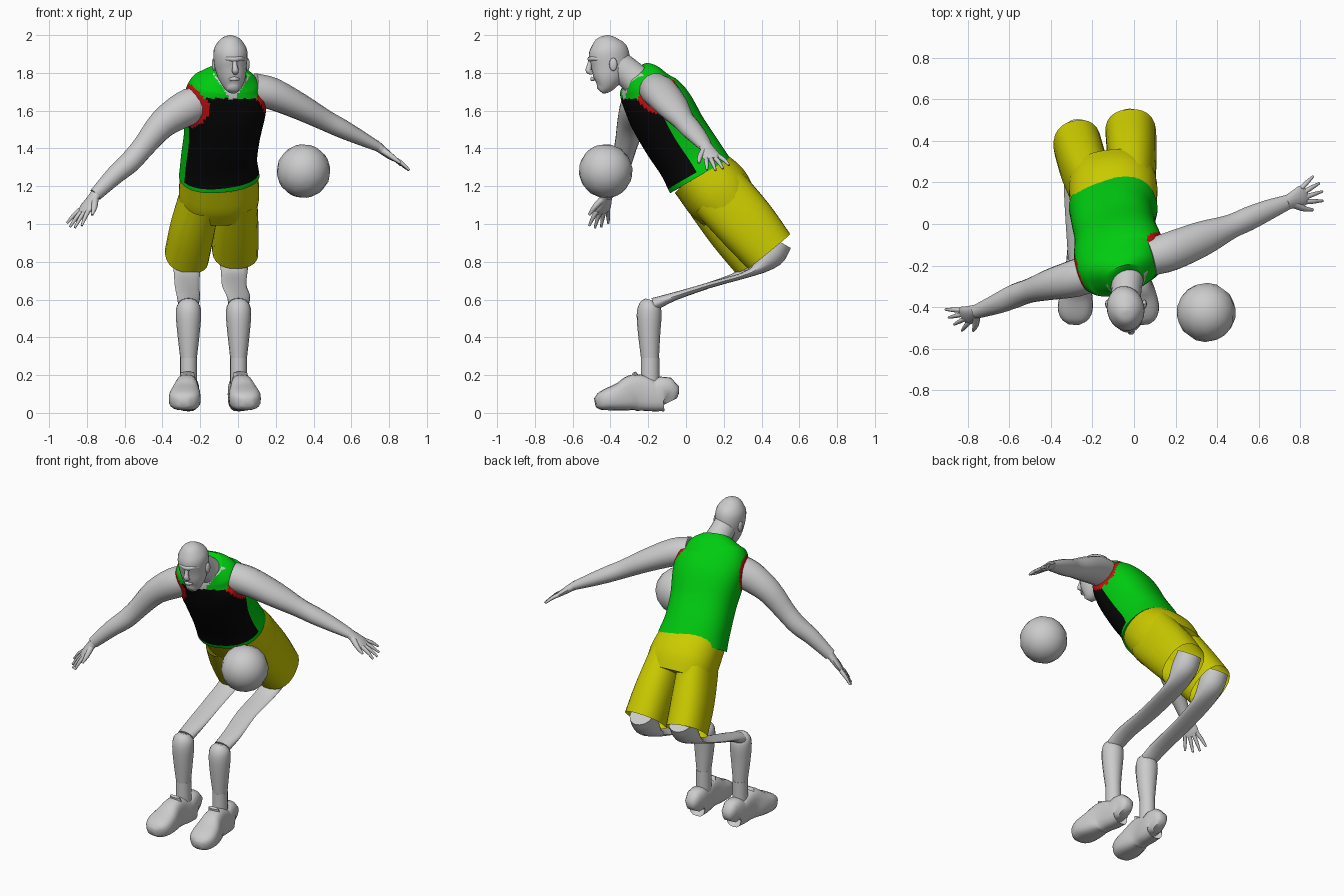
import bpy, math
from mathutils import Vector

if "Cube" in bpy.data.objects:
    bpy.data.objects.remove(bpy.data.objects["Cube"])


def material(name, r, g, b):
    m = bpy.data.materials.new(name)
    m.diffuse_color = (r, g, b, 1)
    m.use_nodes = True
    m.node_tree.nodes["Principled BSDF"].inputs["Base Color"].default_value = (r, g, b, 1)
    return m


grey = material("pale grey", .6, .6, .6)
green = material("green", 0, .6, .005)
black = material("black", .002, .002, .002)
red = material("red", .6, .005, .005)
yellow = material("yellow", .6, .6, 0)


def smooth(obj, angle=50):
    bpy.ops.object.select_all(action='DESELECT')
    obj.select_set(True)
    bpy.context.view_layer.objects.active = obj
    bpy.ops.object.shade_smooth_by_angle(angle=math.radians(angle))


def spline(p, q, r, s, t):
    return q + (r - p) * (t / 2) + (p * 2 - q * 5 + r * 4 - s) * (t * t / 2) \
        + (q * 3 - p - r * 3 + s) * (t ** 3 / 2)


def loft(name, rings, mats, wide=(1, 0, 0), n=16, sub=3, e=1.0, caps=(True, True), rule=None):
    """Skin a tube over rings given as x, y, z, half width, half depth."""
    k = [Vector(r) for r in rings]
    k = [k[0] * 2 - k[1]] + k + [k[-1] * 2 - k[-2]]
    path = [spline(*k[i:i + 4], j / sub) for i in range(len(k) - 3) for j in range(sub)] + [k[-2]]
    verts, faces, info = [], [], []
    for i, p in enumerate(path):
        a, b = path[max(i - 1, 0)], path[min(i + 1, len(path) - 1)]
        tan = (b.xyz - a.xyz).normalized()
        w = Vector(wide)
        w = (w - tan * w.dot(tan)).normalized()
        d = tan.cross(w)
        for j in range(n):
            c, s = (math.copysign(abs(f(2 * math.pi * j / n)) ** e, f(2 * math.pi * j / n))
                    for f in (math.cos, math.sin))
            verts.append(p.xyz + w * c * max(p[3], .002) + d * s * max(p[4], .002))
    for i in range(len(path) - 1):
        for j in range(n):
            m = (j + 1) % n
            faces.append((i * n + j, i * n + m, i * n + n + m, i * n + n + j))
            info.append((i / sub, math.sin(2 * math.pi * (j + .5) / n)))
    if caps[0]:
        faces.append(tuple(reversed(range(n))))
    if caps[1]:
        faces.append(tuple(range(len(verts) - n, len(verts))))
    me = bpy.data.meshes.new(name)
    me.from_pydata(verts, [], faces)
    for m in mats:
        me.materials.append(m)
    if rule:
        for f, (t, s) in zip(me.polygons, info):
            f.material_index = rule(f.center, t, s)
    obj = bpy.data.objects.new(name, me)
    bpy.context.collection.objects.link(obj)
    smooth(obj)
    return obj


def ball(name, loc, scale, seg=16, rot=(0, 0, 0)):
    bpy.ops.mesh.primitive_uv_sphere_add(segments=seg, ring_count=seg // 2, location=loc, rotation=rot)
    obj = bpy.context.object
    obj.name, obj.scale = name, scale
    obj.data.materials.append(grey)
    smooth(obj)


# Arms, from inside the shoulder to the wrist
arms = {
    "left": [(.08, -.16, 1.71, .09, .09), (.18, -.13, 1.69, .095, .085), (.33, -.07, 1.62, .085, .07),
             (.46, -.015, 1.55, .06, .056), (.55, .025, 1.505, .058, .05), (.64, .065, 1.46, .05, .04),
             (.74, .105, 1.41, .036, .026)],
    "right": [(-.19, -.23, 1.65, .09, .09), (-.28, -.26, 1.61, .09, .095), (-.40, -.29, 1.53, .075, .078),
              (-.50, -.32, 1.41, .058, .062), (-.57, -.345, 1.33, .058, .058), (-.65, -.38, 1.26, .05, .05),
              (-.755, -.42, 1.155, .034, .036)]}
spread = {"left": Vector((.35, -.9, -.2)), "right": Vector((.6, -.78, -.1))}
tips = {"left": Vector((.895, .175, 1.29)), "right": Vector((-.875, -.465, .985))}
for side, rings in arms.items():
    across, wrist = spread[side].normalized(), Vector(rings[-1][:3])
    loft(side + "_arm", rings, [grey], wide=across)
    # Hands: palm, four fingers and a thumb
    reach = tips[side] - wrist
    palm = [(*(wrist + reach * t), w, d) for t, w, d in
            ((-.08, .033, .027), (.2, .042, .022), (.42, .05, .018), (.56, .042, .012))]
    loft(side + "_palm", palm, [grey], wide=across, n=12)
    for i in range(4):
        off = i - 1.5
        base = wrist + reach * .48 + across * off * .023
        end = wrist + reach * (1.03 - .045 * off * off) + across * off * .043
        drop = Vector((0, 0, .006))
        pts = [base, base.lerp(end, .5) + drop, end]
        loft(f"{side}_finger_{i + 1}", [(*p, r, r) for p, r in zip(pts, (.013, .011, .006))], [grey], n=8)
    root = wrist + reach * .12 + across * .02
    mid = wrist + reach * .36 + across * .062
    end = wrist + reach * .58 + across * .085
    loft(side + "_thumb", [(*root, .02, .018), (*mid, .015, .014), (*end, .007, .007)], [grey], n=8)


# Jersey: black front panel, red armhole edges, open V neck
def jersey_colour(c, t, s):
    for rings in arms.values():
        a, b = Vector(rings[0][:3]), Vector(rings[1][:3])
        axis = (b - a).normalized()
        gap = c - a
        if gap.dot(axis) > 0 and (gap - axis * gap.dot(axis)).length < .112:
            return 2
    if s < 0 and c.z > 1.645 + 1.5 * abs(c.x + .03):
        return 3
    if s < -.3 and c.z < 1.665 and t > .12:
        return 1
    return 0


loft("jersey", [(-.10, .075, 1.255, .212, .178), (-.10, .02, 1.35, .2, .172), (-.085, -.06, 1.47, .2, .172),
                (-.07, -.14, 1.61, .218, .17), (-.065, -.20, 1.70, .212, .145), (-.05, -.235, 1.76, .165, .115),
                (-.04, -.265, 1.80, .09, .085)],
     [green, black, red, grey], wide=(.96, .22, .08), n=72, sub=10, e=.85, rule=jersey_colour)

# Neck and head
loft("neck", [(-.03, -.22, 1.72, .09, .085), (-.035, -.29, 1.785, .075, .08), (-.04, -.38, 1.86, .07, .075)],
     [grey], n=20)
loft("head", [(-.025, -.455, 1.705, .025, .022), (-.027, -.435, 1.73, .05, .05), (-.03, -.42, 1.77, .07, .078),
              (-.035, -.41, 1.81, .08, .094), (-.04, -.405, 1.86, .088, .108), (-.04, -.41, 1.92, .088, .104),
              (-.04, -.415, 1.965, .065, .075), (-.04, -.415, 1.99, .036, .04), (-.04, -.415, 2.0, .004, .004)],
     [grey], wide=(.97, .2, 0), n=24)
loft("nose", [(-.018, -.505, 1.87, .01, .01), (-.016, -.513, 1.835, .013, .014), (-.014, -.516, 1.81, .018, .016),
              (-.015, -.495, 1.797, .012, .008)], [grey], n=10)
loft("brow", [(-.09, -.475, 1.872, .008, .008), (-.055, -.505, 1.876, .012, .01), (-.018, -.513, 1.872, .012, .008),
              (.015, -.492, 1.876, .012, .01), (.035, -.455, 1.872, .008, .008)], [grey], wide=(0, 0, 1), n=8)
loft("lips", [(-.045, -.488, 1.765, .006, .004), (-.018, -.499, 1.768, .012, .008), (.006, -.484, 1.765, .006, .004)],
     [grey], wide=(0, 0, 1), n=8)
for x, side in ((-.127, "right"), (.05, "left")):
    ball(side + "_ear", (x, -.385, 1.845), (.012, .022, .035), 12)

# Shorts: seat and two open legs
loft("shorts_seat", [(-.10, .06, 1.28, .2, .165), (-.10, .16, 1.175, .213, .184), (-.105, .225, 1.09, .205, .165)],
     [yellow], wide=(1, .1, 0), n=32, e=.85)
loft("left_shorts_leg", [(-.005, .17, 1.17, .105, .165), (-.01, .32, 1.0, .118, .16), (-.015, .44, .855, .122, .145)],
     [yellow], wide=(1, .1, 0), n=24, e=.85, caps=(False, False))
loft("right_shorts_leg", [(-.2, .16, 1.14, .105, .165), (-.24, .27, .98, .115, .16), (-.272, .38, .83, .116, .148)],
     [yellow], wide=(1, .1, 0), n=24, e=.85, caps=(False, False))

# Legs, socks and shoes
for side, x, hip, back, turn in (("left", .003, -.02, .05, 1), ("right", -.262, -.27, 0, -.6)):
    loft(side + "_thigh", [(hip, .44 + back, .91, .075, .075), (hip, .39 + back, .83, .08, .075),
                           (hip, .30 + back, .745, .07, .022), (hip, .12, .675, .065, .016),
                           (x, -.06, .617, .062, .022), (x, -.17, .575, .055, .035)], [grey])
    loft(side + "_shin", [(x, -.185, .597, .035, .03), (x, -.192, .57, .06, .056), (x, -.195, .52, .067, .066),
                          (x, -.195, .42, .059, .059), (x, -.19, .27, .042, .046)], [grey])
    loft(side + "_sock", [(x, -.19, .29, .045, .049), (x, -.19, .13, .045, .049)], [grey])
    shoe = [(0, -.083, .06, .03, .04), (0, -.11, .1, .055, .092), (.004, -.17, .092, .06, .084),
            (.012, -.23, .104, .058, .094), (.018, -.28, .106, .062, .096), (.026, -.34, .087, .078, .077),
            (.035, -.41, .072, .084, .06), (.043, -.455, .06, .065, .046), (.046, -.48, .055, .03, .025)]
    loft(side + "_shoe", [(x + d * turn, *r) for d, *r in shoe], [grey], n=20, e=.7)
    loft(side + "_shoe_tongue", [(x + .01 * turn, -.25, .15, .05, .03), (x + .01 * turn, -.275, .215, .035, .01)],
         [grey], n=12)

# Ball
ball("ball", (.347, -.425, 1.28), (.143, .143, .143), 16, (.5, .4, 0))
